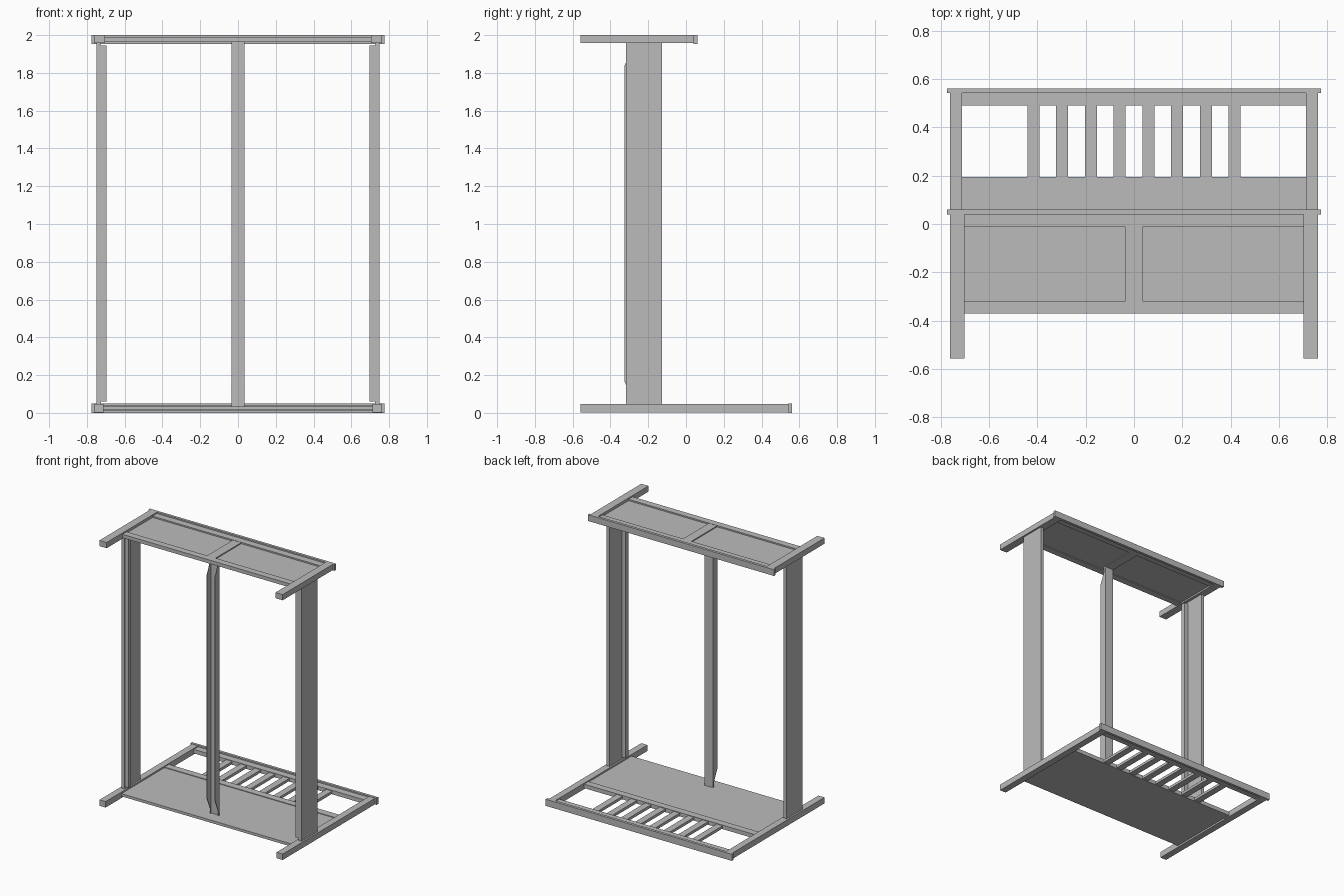
import bpy

cube = bpy.data.objects.get("Cube")
if cube:
    bpy.data.objects.remove(cube, do_unlink=True)

# One plain grey for the whole bed frame
grey = bpy.data.materials.new("plain grey")
grey.use_nodes = True
color = (0.5, 0.5, 0.5, 1)
grey.diffuse_color = color
grey.node_tree.nodes["Principled BSDF"].inputs["Base Color"].default_value = color


def make(name, verts, faces):
    mesh = bpy.data.meshes.new(name)
    mesh.from_pydata(verts, [], faces)
    mesh.materials.append(grey)
    obj = bpy.data.objects.new(name, mesh)
    bpy.context.collection.objects.link(obj)
    return obj


def prism(name, outline, x0, x1):
    """Extrude a (y, z) outline along x."""
    n = len(outline)
    verts = [(x, y, z) for x in (x0, x1) for y, z in outline]
    faces = [tuple(reversed(range(n))), tuple(range(n, 2 * n))]
    faces += [(i, (i + 1) % n, n + (i + 1) % n, n + i) for i in range(n)]
    return make(name, verts, faces)


def box(name, x, y, z):
    (y0, y1), (z0, z1) = y, z
    return prism(name, [(y0, z0), (y1, z0), (y1, z1), (y0, z1)], *x)


def pair(name, x, y, z):
    """Matching boxes on the left and right."""
    box("left_" + name, x, y, z)
    box("right_" + name, (-x[1], -x[0]), y, z)


# Headboard: posts, cap, rails, panel
pair("headboard_post", (0.712, 0.763), (-0.558, 0.542), (0.002, 0.047))
box("headboard_cap", (-0.775, 0.775), (0.542, 0.562), (0, 0.05))
box("headboard_top_rail", (-0.712, 0.712), (0.49, 0.542), (0.01, 0.04))
box("headboard_middle_rail", (-0.712, 0.712), (0.142, 0.195), (0.01, 0.04))
box("headboard_panel", (-0.712, 0.712), (-0.37, 0.142), (0.015, 0.035))

# Headboard slats
for i in range(8):
    x = (i - 3.5) * 0.119
    box(f"headboard_slat_{i + 1}", (x - 0.025, x + 0.025), (0.195, 0.49), (0.015, 0.035))

# Footboard: posts, cap, rails, panel and centre stile
pair("footboard_post", (0.703, 0.763), (-0.558, 0.04), (1.957, 2))
box("footboard_cap", (-0.775, 0.775), (0.04, 0.06), (1.953, 2))
box("footboard_top_rail", (-0.703, 0.703), (-0.012, 0.04), (1.963, 1.99))
box("footboard_bottom_rail", (-0.703, 0.703), (-0.37, -0.32), (1.963, 1.99))
box("footboard_panel", (-0.703, 0.703), (-0.32, -0.012), (1.969, 1.98))
box("footboard_stile", (-0.035, 0.035), (-0.32, -0.012), (1.963, 1.988))

# Side rails with the inner ledgers that carry the slats
pair("side_rail", (0.725, 0.75), (-0.317, -0.127), (0.047, 1.957))
pair("slat_ledger", (0.697, 0.725), (-0.31, -0.275), (0.06, 1.945))

# Centre beam: thin channel with flanges tapering at both ends
box("centre_beam_web", (-0.035, 0.035), (-0.274, -0.27), (0.035, 1.969))
flange = [(-0.27, 0.035), (-0.27, 1.969), (-0.285, 1.969), (-0.285, 1.93),
          (-0.325, 1.84), (-0.325, 0.165), (-0.285, 0.075), (-0.285, 0.035)]
prism("centre_beam_left_flange", flange[::-1], 0.031, 0.035)
prism("centre_beam_right_flange", flange[::-1], -0.035, -0.031)
